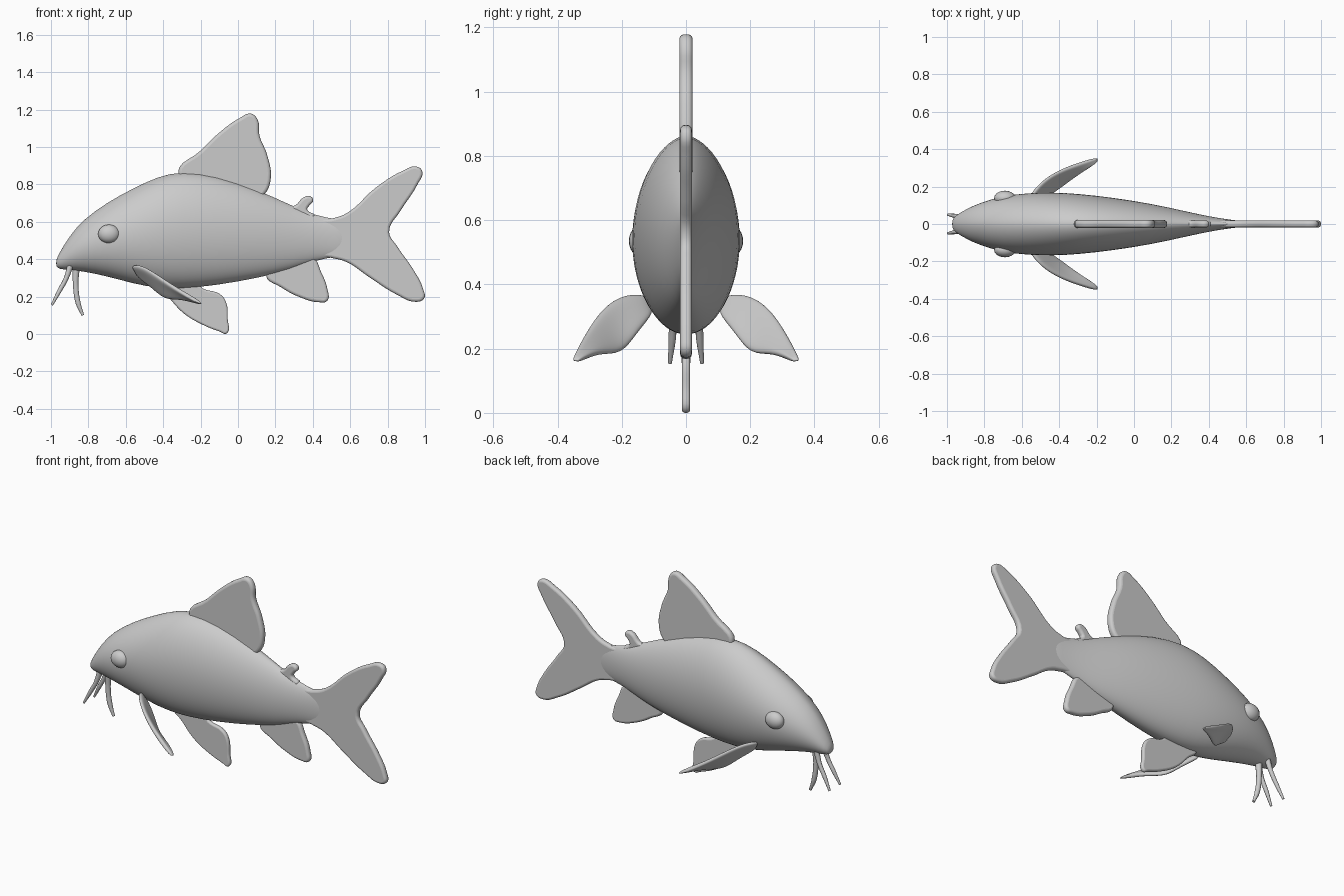
import bpy, bmesh, math
from mathutils import Vector

if "Cube" in bpy.data.objects:
    bpy.data.objects.remove(bpy.data.objects["Cube"])


def finish(ob, angle=60):
    bpy.ops.object.select_all(action='DESELECT')
    ob.select_set(True)
    bpy.context.view_layer.objects.active = ob
    if ob.type == 'CURVE':
        bpy.ops.object.convert(target='MESH')
        ob = bpy.context.object
    bpy.ops.object.shade_smooth_by_angle(angle=math.radians(angle))
    return ob


def mesh_object(name, bm):
    bmesh.ops.recalc_face_normals(bm, faces=bm.faces)
    me = bpy.data.meshes.new(name)
    bm.to_mesh(me)
    bm.free()
    ob = bpy.data.objects.new(name, me)
    bpy.context.collection.objects.link(ob)
    return ob


def mirror_y(ob):
    ob.modifiers.new("mirror", 'MIRROR').use_axis = (False, True, False)


# Body: rings of (x, bottom z, top z, half width)
stations = [
    (-0.973, 0.36, 0.395, 0.022), (-0.955, 0.346, 0.435, 0.045),
    (-0.90, 0.342, 0.525, 0.078), (-0.83, 0.335, 0.61, 0.112),
    (-0.70, 0.308, 0.705, 0.152), (-0.56, 0.268, 0.78, 0.167),
    (-0.43, 0.243, 0.843, 0.170), (-0.30, 0.24, 0.873, 0.163),
    (-0.12, 0.258, 0.85, 0.143), (0.10, 0.297, 0.775, 0.108),
    (0.28, 0.34, 0.69, 0.067), (0.42, 0.397, 0.632, 0.037),
    (0.52, 0.41, 0.615, 0.022), (0.60, 0.43, 0.60, 0.014)]
N = 32
bm = bmesh.new()
rings = []
for x, lo, hi, w in stations:
    c, h = (lo + hi) / 2, (hi - lo) / 2
    ring = []
    for i in range(N):
        a = 2 * math.pi * i / N
        ca, sa = math.cos(a), math.sin(a)
        p = 1.15 if sa > 0 else 1.0
        ring.append(bm.verts.new((x, math.copysign(abs(ca) ** p, ca) * w, c + sa * h)))
    rings.append(ring)
for r, s in zip(rings, rings[1:]):
    for i in range(N):
        bm.faces.new((r[i], r[(i + 1) % N], s[(i + 1) % N], s[i]))
bm.faces.new(rings[0])
bm.faces.new(rings[-1])
body = mesh_object("body", bm)
body.modifiers.new("smooth", 'SUBSURF').levels = 1
body.modifiers["smooth"].render_levels = 1
finish(body)


# Flat fins with rounded rims, outlined in x and z
def plate(name, outline, half):
    cu = bpy.data.curves.new(name, 'CURVE')
    cu.dimensions = '2D'
    cu.fill_mode = 'BOTH'
    cu.resolution_u = 5
    rim = half * 0.8
    cu.extrude = half - rim
    cu.bevel_depth = rim
    cu.bevel_resolution = 3
    cu.offset = -rim
    sp = cu.splines.new('BEZIER')
    sp.bezier_points.add(len(outline) - 1)
    for bp, (x, z) in zip(sp.bezier_points, outline):
        bp.co = (x, z, 0)
        bp.handle_left_type = bp.handle_right_type = 'AUTO'
    sp.use_cyclic_u = True
    ob = bpy.data.objects.new(name, cu)
    ob.rotation_euler.x = math.pi / 2
    bpy.context.collection.objects.link(ob)
    return finish(ob)


plate("dorsal_fin", [(-0.32, 0.855), (-0.2, 0.98), (-0.09, 1.085), (0.01, 1.155),
      (0.07, 1.178), (0.105, 1.145), (0.115, 1.06), (0.155, 0.96), (0.175, 0.83),
      (0.14, 0.745), (0.06, 0.70), (-0.2, 0.78)], 0.021)
plate("tail_fin", [(0.40, 0.60), (0.50, 0.617), (0.58, 0.645), (0.74, 0.785),
      (0.88, 0.872), (0.955, 0.895), (0.985, 0.87), (0.96, 0.80), (0.87, 0.66),
      (0.808, 0.545), (0.85, 0.47), (0.94, 0.34), (0.99, 0.24), (0.995, 0.19),
      (0.95, 0.172), (0.85, 0.21), (0.70, 0.305), (0.58, 0.385), (0.50, 0.407),
      (0.40, 0.43)], 0.018)
plate("adipose_fin", [(0.27, 0.67), (0.31, 0.69), (0.35, 0.73), (0.385, 0.737),
      (0.402, 0.715), (0.38, 0.685), (0.37, 0.665), (0.41, 0.63), (0.33, 0.62)], 0.018)
plate("anal_fin", [(0.15, 0.315), (0.23, 0.25), (0.33, 0.197), (0.43, 0.17),
      (0.478, 0.178), (0.478, 0.24), (0.445, 0.33), (0.40, 0.41), (0.30, 0.42),
      (0.20, 0.37)], 0.018)
plate("ventral_fin", [(-0.43, 0.265), (-0.37, 0.195), (-0.29, 0.11), (-0.19, 0.05),
      (-0.10, 0.014), (-0.06, 0.003), (-0.055, 0.08), (-0.066, 0.175),
      (-0.10, 0.215), (-0.19, 0.245), (-0.25, 0.31), (-0.37, 0.31)], 0.013)

# Pectoral fins: swept sheet between leading and trailing edges
lead = [(-0.57, 0.12, 0.365), (-0.53, 0.19, 0.372), (-0.46, 0.255, 0.335),
        (-0.35, 0.31, 0.255), (-0.19, 0.358, 0.16)]
trail = [(-0.54, 0.10, 0.31), (-0.45, 0.155, 0.245), (-0.385, 0.20, 0.178),
         (-0.30, 0.265, 0.19), (-0.19, 0.335, 0.16)]
bm = bmesh.new()
rows = []
for a, b in zip(lead, trail):
    a, b = Vector(a), Vector(b)
    rows.append([bm.verts.new(a.lerp(b, t)) for t in (0, 0.33, 0.67, 1)])
for r, s in zip(rows, rows[1:]):
    for i in range(3):
        bm.faces.new((r[i], r[i + 1], s[i + 1], s[i]))
pectoral = mesh_object("pectoral_fins", bm)
so = pectoral.modifiers.new("thickness", 'SOLIDIFY')
so.thickness, so.offset = 0.024, 0
ss = pectoral.modifiers.new("smooth", 'SUBSURF')
ss.levels = ss.render_levels = 2
mirror_y(pectoral)
finish(pectoral)

# Eye bumps
bm = bmesh.new()
bmesh.ops.create_uvsphere(bm, u_segments=20, v_segments=12, radius=1)
bmesh.ops.scale(bm, vec=(0.058, 0.04, 0.05), verts=bm.verts)
bmesh.ops.translate(bm, vec=(-0.69, 0.138, 0.535), verts=bm.verts)
eyes = mesh_object("eyes", bm)
mirror_y(eyes)
finish(eyes)


# Barbels: tapered tubes under the snout
def barbel(name, points, radius):
    cu = bpy.data.curves.new(name, 'CURVE')
    cu.dimensions = '3D'
    cu.bevel_depth = radius
    cu.bevel_resolution = 3
    cu.use_fill_caps = True
    cu.resolution_u = 6
    sp = cu.splines.new('BEZIER')
    sp.bezier_points.add(len(points) - 1)
    for i, (bp, co) in enumerate(zip(sp.bezier_points, points)):
        bp.co = co
        bp.radius = (1.2, 0.9, 0.85, 0.45)[i]
        bp.handle_left_type = bp.handle_right_type = 'AUTO'
    ob = bpy.data.objects.new(name, cu)
    bpy.context.collection.objects.link(ob)
    return finish(ob)


barbel("chin_barbel", [(-0.865, 0, 0.36), (-0.868, 0, 0.27), (-0.856, 0, 0.17),
                       (-0.83, 0, 0.10)], 0.017)
for side, s in (("left", -1), ("right", 1)):
    barbel(side + "_barbel", [(-0.895, 0.035 * s, 0.37), (-0.92, 0.04 * s, 0.295),
                              (-0.955, 0.043 * s, 0.23), (-0.995, 0.05 * s, 0.155)], 0.014)
